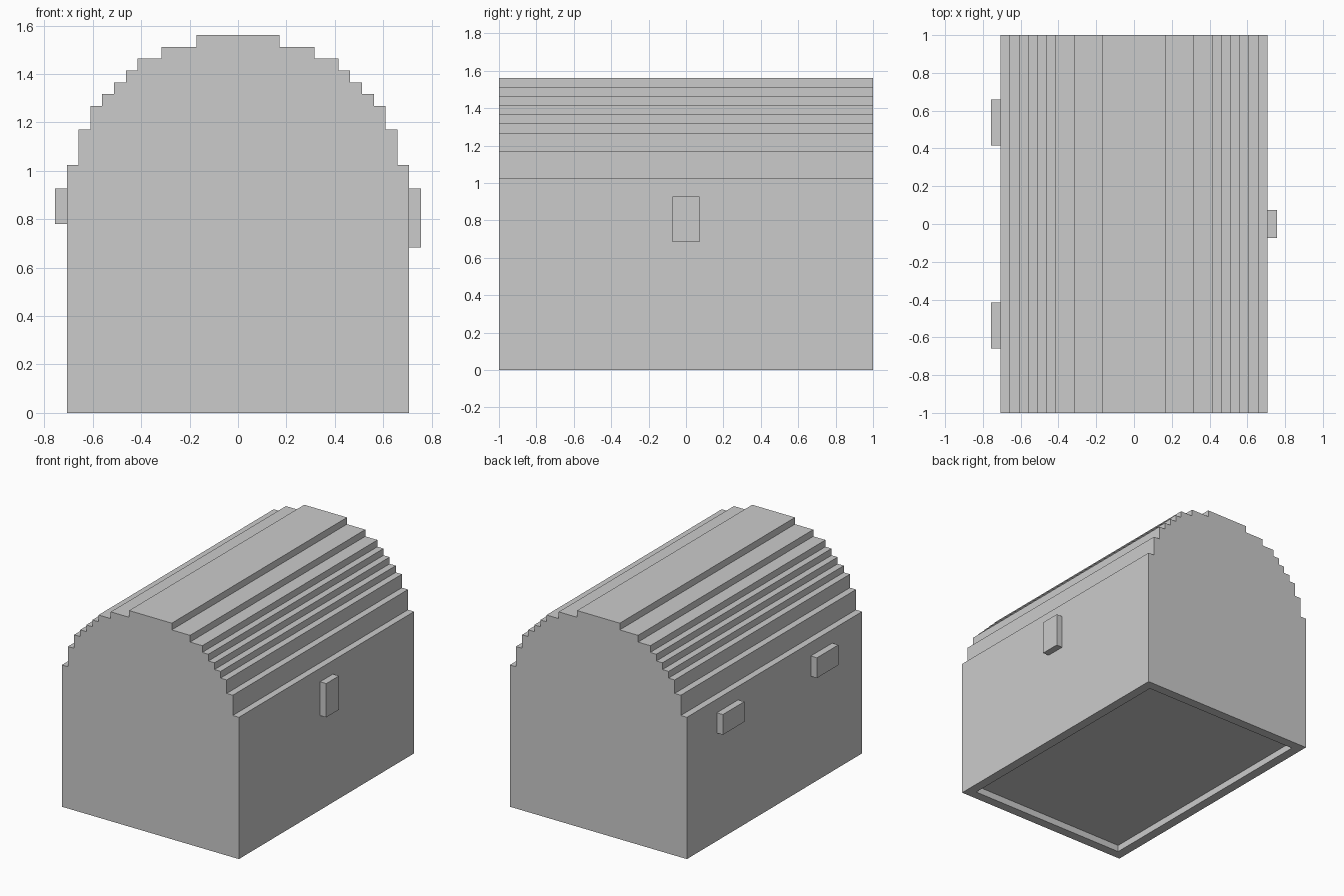
import bpy
import bmesh
from mathutils import Matrix, Vector

cube = bpy.data.objects.get("Cube")
if cube:
    bpy.data.objects.remove(cube, do_unlink=True)

U = 2 / 41  # block unit shared by every part

grey = bpy.data.materials.new("light_grey")
grey.use_nodes = True
grey.diffuse_color = (0.6, 0.6, 0.6, 1)
grey.node_tree.nodes["Principled BSDF"].inputs["Base Color"].default_value = (0.6, 0.6, 0.6, 1)


def add_object(name, bm):
    bmesh.ops.recalc_face_normals(bm, faces=bm.faces)
    mesh = bpy.data.meshes.new(name)
    bm.to_mesh(mesh)
    bm.free()
    mesh.materials.append(grey)
    obj = bpy.data.objects.new(name, mesh)
    bpy.context.collection.objects.link(obj)
    return obj


def add_box(name, low, high):
    low, high = Vector(low) * U, Vector(high) * U
    bm = bmesh.new()
    place = Matrix.Translation((low + high) / 2) @ Matrix.Diagonal((*(high - low), 1))
    bmesh.ops.create_cube(bm, size=1, matrix=place)
    return add_object(name, bm)


# Chest body: stepped half profile (half width, top height), mirrored and extruded
steps = [(14.5, 21), (13.5, 24), (12.5, 26), (11.5, 27), (10.5, 28),
         (9.5, 29), (8.5, 30), (6.5, 31), (3.5, 32)]
right_side, floor = [], 0
for width, top in steps:
    right_side += [(width, floor), (width, top)]
    floor = top
profile = right_side + [(-x, z) for x, z in reversed(right_side)]

bm = bmesh.new()
end = bm.faces.new([bm.verts.new((x * U, -1, z * U)) for x, z in profile])
extruded = bmesh.ops.extrude_face_region(bm, geom=[end], use_keep_orig=True)
moved = [v for v in extruded["geom"] if isinstance(v, bmesh.types.BMVert)]
bmesh.ops.translate(bm, verts=moved, vec=(0, 2, 0))
bmesh.ops.recalc_face_normals(bm, faces=bm.faces)

# Shallow recess inside a rim on the underside
base = min(bm.faces, key=lambda f: f.calc_center_median().z)
bmesh.ops.inset_region(bm, faces=[base], thickness=2 * U)
recess = bmesh.ops.extrude_face_region(bm, geom=[base])
bmesh.ops.translate(bm, vec=(0, 0, U),
                    verts=[v for v in recess["geom"] if isinstance(v, bmesh.types.BMVert)])
if base.is_valid:
    bmesh.ops.delete(bm, geom=[base], context='FACES_ONLY')
add_object("chest_body", bm)

# Latch on one side, pair of hinges on the other
add_box("latch", (14.5, -1.5, 14), (15.5, 1.5, 19))
for name, y in (("front_hinge", -11), ("back_hinge", 11)):
    add_box(name, (-15.5, y - 2.5, 16), (-14.5, y + 2.5, 19))
